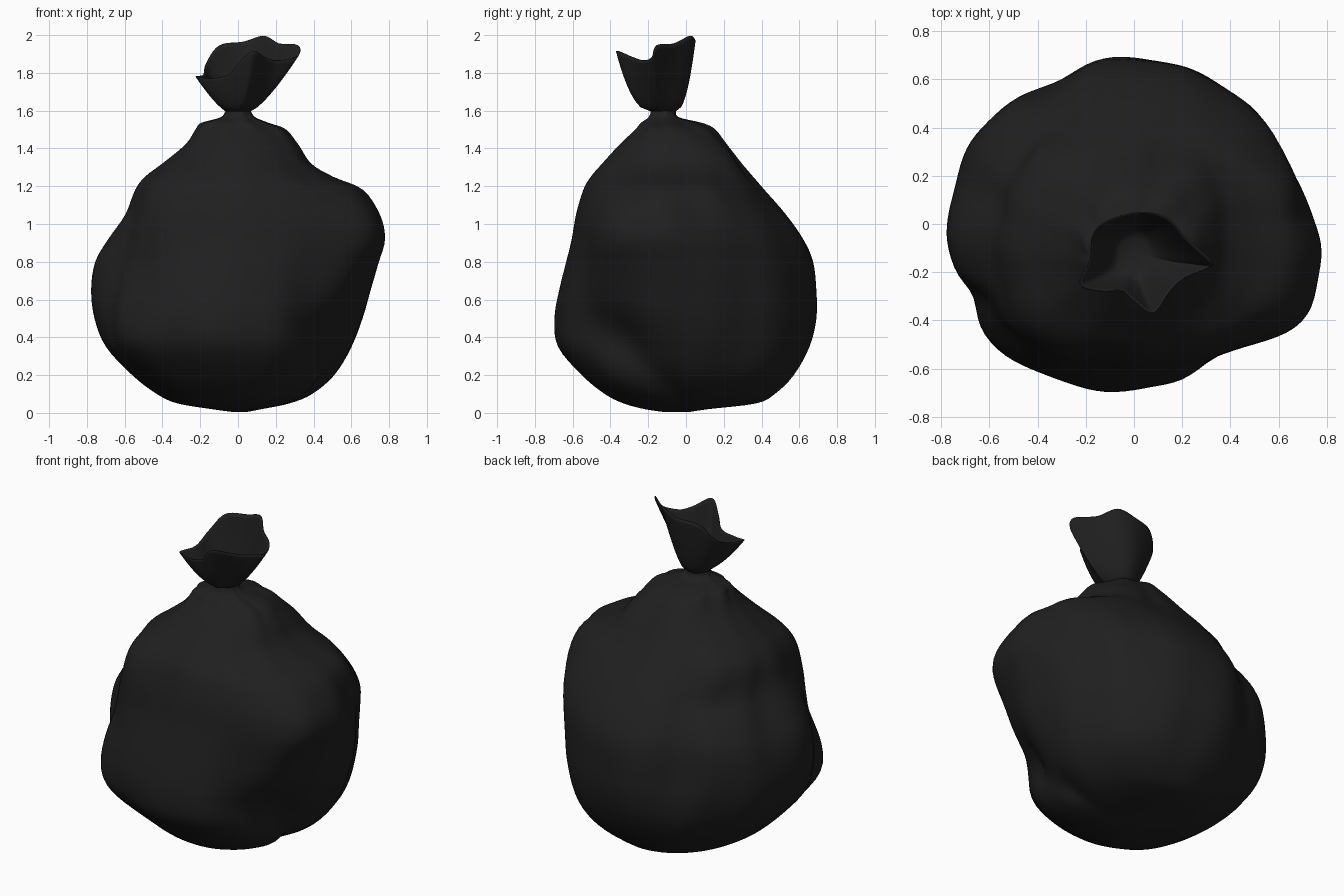
import bpy, bmesh, math
from mathutils import Vector

# one flat colour: black plastic
black = bpy.data.materials.new("black plastic")
black.diffuse_color = (0.014, 0.014, 0.014, 1)


def spline(points, t, closed=False):
    """Catmull-Rom through tuples, t counted in points."""
    n = len(points)
    i = int(math.floor(t))
    if not closed:
        i = min(i, n - 2)
    f = t - i
    idx = lambda k: k % n if closed else max(0, min(n - 1, k))
    p = [points[idx(i + k)] for k in (-1, 0, 1, 2)]
    return [0.5 * (2 * b + (c - a) * f + (2 * a - 5 * b + 4 * c - d) * f * f
                   + (3 * b - a - 3 * c + d) * f ** 3) for a, b, c, d in zip(*p)]


def loft(name, rings):
    """Skin a stack of closed rings into one smooth object, closed below."""
    bm = bmesh.new()
    rows = [[bm.verts.new(p) for p in ring] for ring in rings]
    for lo, hi in zip(rows, rows[1:]):
        n = len(lo)
        for j in range(n):
            k = (j + 1) % n
            bm.faces.new((lo[j], lo[k], hi[k], hi[j]))
    bm.faces.new(rows[0][::-1])
    for f in bm.faces:
        f.smooth = True
    me = bpy.data.meshes.new(name)
    bm.to_mesh(me)
    bm.free()
    me.materials.append(black)
    ob = bpy.data.objects.new(name, me)
    bpy.context.collection.objects.link(ob)
    return ob


# silhouette by height: z, left, right, front, back
profile = [
    (0.005, -0.03, 0.05, -0.12, 0.02),
    (0.02, -0.14, 0.13, -0.22, 0.12),
    (0.05, -0.32, 0.28, -0.33, 0.37),
    (0.10, -0.43, 0.40, -0.43, 0.47),
    (0.20, -0.56, 0.51, -0.55, 0.57),
    (0.35, -0.70, 0.60, -0.67, 0.65),
    (0.50, -0.76, 0.66, -0.69, 0.685),
    (0.65, -0.775, 0.70, -0.67, 0.685),
    (0.80, -0.75, 0.74, -0.635, 0.67),
    (0.92, -0.68, 0.77, -0.605, 0.62),
    (1.05, -0.59, 0.75, -0.58, 0.53),
    (1.18, -0.54, 0.67, -0.54, 0.42),
    (1.25, -0.49, 0.51, -0.50, 0.36),
    (1.32, -0.40, 0.39, -0.44, 0.30),
    (1.42, -0.28, 0.32, -0.35, 0.22),
    (1.50, -0.22, 0.25, -0.27, 0.15),
    (1.535, -0.19, 0.16, -0.24, 0.08),
    (1.565, -0.09, 0.09, -0.20, -0.04),
    (1.60, -0.066, 0.066, -0.185, -0.055),
]

# lumps and dents: angle, height, angular width, height width, amount, tilt
lumps = [
    (-135, 1.12, 22, 0.20, 0.12, 0),
    (-137, 0.37, 15, 0.22, 0.09, 0),
    (-138, 0.78, 16, 0.12, -0.03, 0),
    (-152, 0.65, 8, 0.35, -0.06, 10),
    (-38, 0.95, 20, 0.22, 0.12, 0),
    (-36, 0.38, 20, 0.18, -0.17, -50),
    (-60, 0.75, 14, 0.25, -0.05, 0),
    (-8, 0.10, 12, 0.12, -0.12, -60),
    (45, 1.36, 20, 0.10, 0.12, 0),
    (42, 0.20, 22, 0.18, 0.07, 0),
    (38, 0.85, 18, 0.30, -0.03, 0),
    (18, 0.95, 14, 0.25, -0.06, -40),
    (120, 0.80, 10, 0.40, -0.06, 10),
    (138, 1.03, 16, 0.08, -0.05, 0),
    (140, 1.25, 20, 0.10, 0.06, 0),
    (165, 0.95, 9, 0.25, -0.04, 20),
    (-110, 0.45, 14, 0.25, 0.02, 0),
    (75, 1.28, 9, 0.15, -0.06, 0),
]


def lump(deg, z):
    k = 1.0
    for a, h, da, dz, amt, tilt in lumps:
        d = (deg - a - tilt * (z - h) + 180) % 360 - 180
        k += amt * math.exp(-(d / da) ** 2 - ((z - h) / dz) ** 2)
    th = math.radians(deg)
    mid = max(0, min(1, z / 0.3)) * max(0, min(1, (1.58 - z) / 0.1))
    k += 0.007 * mid * math.sin(7 * th + 4 * z) + 0.006 * mid * math.sin(13 * th - 3 * z)
    # pleats gathered below the tie
    k += 0.04 * math.exp(-((z - 1.53) / 0.06) ** 2) * math.sin(9 * th)
    return k


# filled bag body
SEG, SUB = 120, 4
rings = []
for i in range((len(profile) - 1) * SUB + 1):
    z, xl, xr, yf, yb = spline(profile, i / SUB)
    cy = -0.12 * (z / 1.6) ** 3 - 0.06 * math.exp(-z / 0.03)
    ring = []
    for j in range(SEG):
        deg = 360 * j / SEG
        c, s = math.cos(math.radians(deg)), math.sin(math.radians(deg))
        k = lump(deg, z)
        ring.append((k * c * (xr if c > 0 else -xl),
                     cy + k * s * (yb - cy if s > 0 else cy - yf), z))
    rings.append(ring)
loft("bag_body", rings)

# ragged rim of the tied opening, counter-clockwise from the right tip
rim = [
    (0.32, -0.15, 1.945), (0.22, -0.06, 1.955), (0.14, 0.025, 1.995),
    (0.03, 0.05, 1.965), (-0.10, 0.02, 1.945), (-0.17, -0.04, 1.85),
    (-0.185, -0.15, 1.79), (-0.225, -0.25, 1.78), (-0.14, -0.28, 1.77),
    (-0.05, -0.28, 1.79), (0.00, -0.32, 1.85), (0.08, -0.37, 1.915),
    (0.15, -0.28, 1.88), (0.21, -0.225, 1.865), (0.315, -0.18, 1.885),
]

# flared tuft above the tie
ROWS, TSEG = 14, 90
tuft = []
for r in range(-1, ROWS + 1):
    s = max(0, r / ROWS)
    rad = 0.008 if r < 0 else 0.065
    ring = []
    for j in range(TSEG):
        q = spline(rim, j * len(rim) / TSEG, closed=True)
        a = math.atan2(q[1] + 0.13, q[0])
        n = Vector((rad * math.cos(a), -0.12 + rad * math.sin(a), 1.595))
        fx, fy = s ** 0.75, s ** 0.45
        ring.append((n.x + (q[0] - n.x) * fx, n.y + (q[1] - n.y) * fy,
                     n.z + (q[2] - n.z) * s))
    tuft.append(ring)
top = loft("bag_tuft", tuft)
thick = top.modifiers.new("thickness", 'SOLIDIFY')
thick.thickness = 0.006
